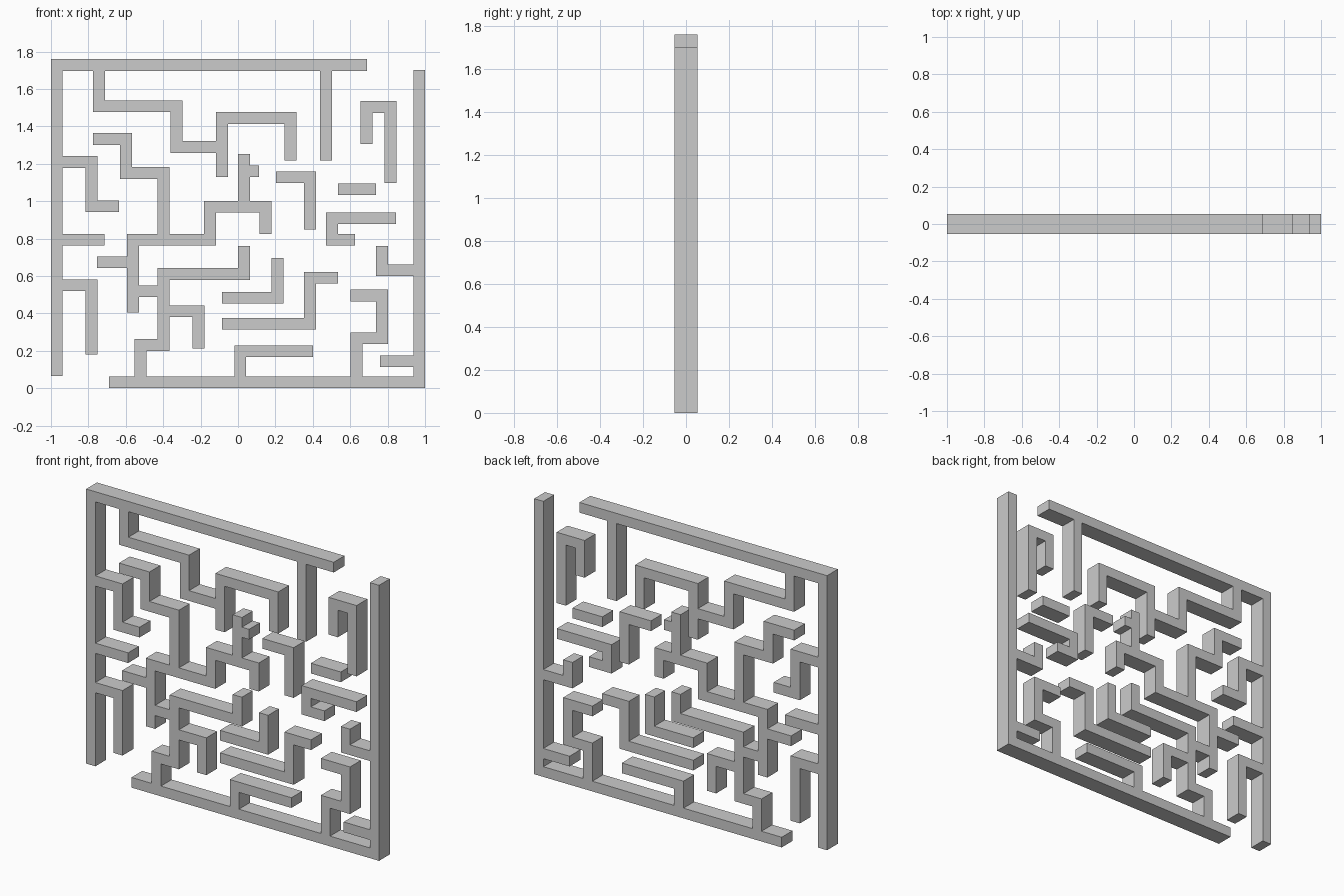
import bpy, bmesh

if "Cube" in bpy.data.objects:
    bpy.data.objects.remove(bpy.data.objects["Cube"])

H = 0.0315   # half the wall thickness
D = 0.0525   # half the depth


def maze_wall(name, paths):
    """Union of square-ended wall runs along (x, z) centrelines, extruded in y."""
    rects = []
    for path in paths:
        for (x0, z0), (x1, z1) in zip(path, path[1:]):
            rects.append((min(x0, x1) - H, max(x0, x1) + H,
                          min(z0, z1) - H, max(z0, z1) + H))
    xs = sorted({round(v, 4) for r in rects for v in r[:2]})
    zs = sorted({round(v, 4) for r in rects for v in r[2:]})

    bm = bmesh.new()
    verts = {}

    def vert(x, z):
        if (x, z) not in verts:
            verts[x, z] = bm.verts.new((x, -D, z))
        return verts[x, z]

    for xa, xb in zip(xs, xs[1:]):
        for za, zb in zip(zs, zs[1:]):
            cx, cz = (xa + xb) / 2, (za + zb) / 2
            if any(r[0] < cx < r[1] and r[2] < cz < r[3] for r in rects):
                bm.faces.new((vert(xa, za), vert(xb, za), vert(xb, zb), vert(xa, zb)))
    bmesh.ops.dissolve_limit(bm, angle_limit=0.01, verts=bm.verts[:], edges=bm.edges[:])
    ext = bmesh.ops.extrude_face_region(bm, geom=bm.faces[:], use_keep_orig=True)
    bmesh.ops.translate(bm, vec=(0, 2 * D, 0),
                        verts=[g for g in ext["geom"] if isinstance(g, bmesh.types.BMVert)])
    bmesh.ops.recalc_face_normals(bm, faces=bm.faces[:])
    mesh = bpy.data.meshes.new(name)
    bm.to_mesh(mesh)
    bm.free()
    bpy.context.collection.objects.link(bpy.data.objects.new(name, mesh))


# Left and top border with the walls hanging off it
L, T = -1 + H, 1.76 - H
maze_wall("left_top_walls", [
    [(L, .097), (L, T), (.659, T)],
    [(-.743, T), (-.743, 1.508), (-.329, 1.508), (-.329, 1.289), (-.086, 1.289)],
    [(-.086, 1.16), (-.086, 1.444), (.28, 1.444), (.28, 1.25)],
    [(.47, T), (.47, 1.25)],
    [(L, 1.209), (-.783, 1.209), (-.783, .973), (-.667, .973)],
    [(L, .794), (-.745, .794)],
    [(L, .551), (-.783, .551), (-.783, .213)],
])

# Right and bottom border with the branching walls that grow from it
R, B = 1 - H, H
maze_wall("right_bottom_walls", [
    [(-.659, B), (R, B), (R, 1.669)],
    [(R, .631), (.77, .631), (.77, .728)],
    [(R, .144), (.79, .144)],
    [(.634, B), (.634, .267), (.77, .267), (.77, .495), (.634, .495)],
    [(.012, B), (.012, .198), (.37, .198)],
    # inner tree: trunk and lower branches
    [(-.521, B), (-.521, .231), (-.398, .231), (-.398, .61), (.032, .61), (.032, .728)],
    [(-.398, .412), (-.211, .412), (-.211, .245)],
    [(-.398, .519), (-.561, .519)],
    # inner tree: upper branches
    [(-.561, .437), (-.561, .794), (-.15, .794), (-.15, .97), (.147, .97), (.147, .857)],
    [(-.561, .674), (-.723, .674)],
    [(.032, .97), (.032, 1.22)],
    [(.032, 1.16), (.081, 1.16)],
    [(-.398, .794), (-.398, 1.15), (-.599, 1.15), (-.599, 1.332), (-.744, 1.332)],
])

# Free-standing wall pieces
islands = {
    "hook_wall_centre": [(.234, 1.128), (.385, 1.128), (.385, .881)],
    "hook_wall_upper": [(.687, 1.336), (.687, 1.503), (.815, 1.503), (.815, 1.129)],
    "short_bar_wall": [(.566, 1.064), (.707, 1.064)],
    "bracket_wall": [(.814, .909), (.503, .909), (.503, .794), (.595, .794)],
    "corner_wall": [(.211, .664), (.211, .484), (-.055, .484)],
    "step_wall": [(-.055, .345), (.385, .345), (.385, .591), (.504, .591)],
}
for wall_name, centreline in islands.items():
    maze_wall(wall_name, [centreline])
